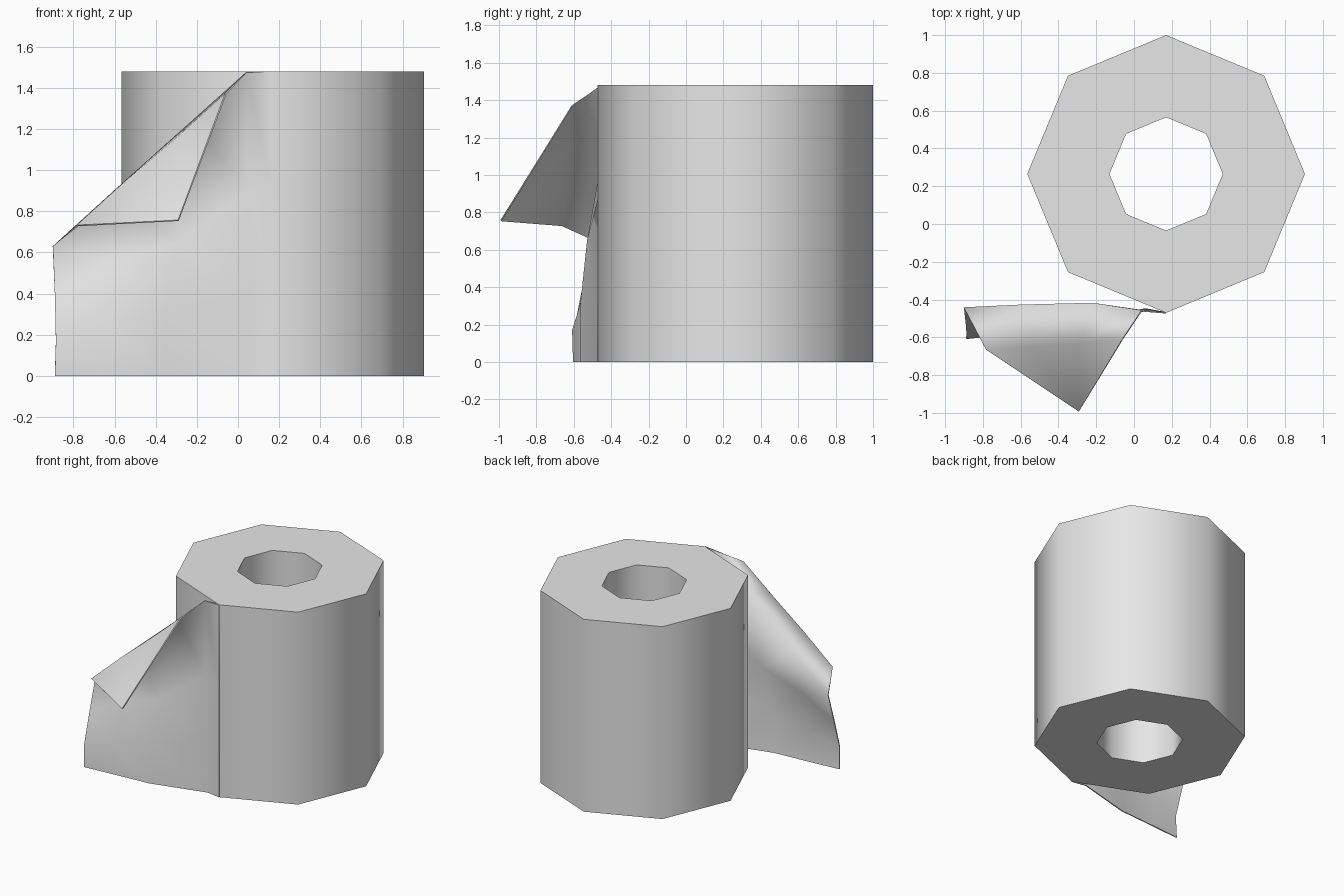
import bpy
import bmesh
from math import cos, sin, tau, radians

default_cube = bpy.data.objects.get("Cube")
if default_cube:
    bpy.data.objects.remove(default_cube, do_unlink=True)

HEIGHT = 1.48
CENTRE_X, CENTRE_Y = 0.17, 0.265
SIDES = 8

paper = bpy.data.materials.new("white_paper")
paper.use_nodes = True
paper.diffuse_color = (0.8, 0.8, 0.8, 1)
paper.node_tree.nodes["Principled BSDF"].inputs["Base Color"].default_value = paper.diffuse_color


def make_object(name, bm):
    """Turn a bmesh into a linked object with the paper material."""
    bmesh.ops.recalc_face_normals(bm, faces=bm.faces)
    mesh = bpy.data.meshes.new(name)
    bm.to_mesh(mesh)
    bm.free()
    mesh.materials.append(paper)
    obj = bpy.data.objects.new(name, mesh)
    bpy.context.collection.objects.link(obj)
    return obj


def ring(bm, radius, z):
    """One octagonal loop around the roll's axis."""
    angles = [tau * i / SIDES for i in range(SIDES)]
    return [bm.verts.new((CENTRE_X + radius * cos(a), CENTRE_Y + radius * sin(a), z))
            for a in angles]


def bridge(bm, first, second):
    """Quads between two closed loops."""
    for i in range(SIDES):
        j = (i + 1) % SIDES
        bm.faces.new((first[i], first[j], second[j], second[i]))


# Roll: octagonal tube with an open core
bm = bmesh.new()
loops = [ring(bm, 0.735, 0), ring(bm, 0.735, HEIGHT),
         ring(bm, 0.3, HEIGHT), ring(bm, 0.3, 0)]
for k, loop in enumerate(loops):
    bridge(bm, loop, loops[(k + 1) % len(loops)])
roll = make_object("paper_roll", bm)
bpy.ops.object.select_all(action="DESELECT")
bpy.context.view_layer.objects.active = roll
roll.select_set(True)
bpy.ops.object.shade_smooth_by_angle(angle=radians(50))

# Loose sheet: rows run from the roll to the free end, bottom to crease
bottom = [(0.17, -0.47, 0), (0.06, -0.45, 0), (-0.36, -0.56, 0),
          (-0.65, -0.58, 0), (-0.89, -0.6, 0)]
lower = [(0.17, -0.47, 0.4), (0.06, -0.45, 0.4), (-0.35, -0.56, 0.32),
         (-0.65, -0.58, 0.25), (-0.885, -0.605, 0.17)]
middle = [(0.17, -0.47, 0.9), (0.05, -0.46, 0.9), (-0.3, -0.525, 0.65),
          (-0.62, -0.52, 0.55), (-0.89, -0.53, 0.4)]
crease = [(0.17, -0.47, HEIGHT), (0.04, -0.46, 1.475), (-0.22, -0.42, 1.24),
          (-0.6, -0.43, 0.9), (-0.9, -0.445, 0.63)]
# Folded corner: curls forward over the crease and ends in a point
curl = [(-0.06, -0.61, 1.37), (-0.28, -0.63, 1.17),
        (-0.55, -0.65, 0.94), (-0.78, -0.665, 0.73)]
tip_point = (-0.29, -0.99, 0.755)

bm = bmesh.new()
rows = [[bm.verts.new(p) for p in row] for row in (bottom, lower, middle, crease)]
folded = [bm.verts.new(p) for p in curl]
tip = bm.verts.new(tip_point)


def strip(first, second):
    """Quads between two open rows."""
    for i in range(len(first) - 1):
        bm.faces.new((first[i], first[i + 1], second[i + 1], second[i]))


for low, high in zip(rows, rows[1:]):
    strip(low, high)
strip(rows[-1][1:], folded)
for a, b in zip(folded, folded[1:]):
    bm.faces.new((a, b, tip))

# Smooth faces with crisp outer borders
for face in bm.faces:
    face.smooth = True
for edge in bm.edges:
    edge.smooth = not edge.is_boundary
sheet = make_object("loose_sheet", bm)
thickness = sheet.modifiers.new("paper_thickness", "SOLIDIFY")
thickness.thickness = 0.008
thickness.offset = 0
